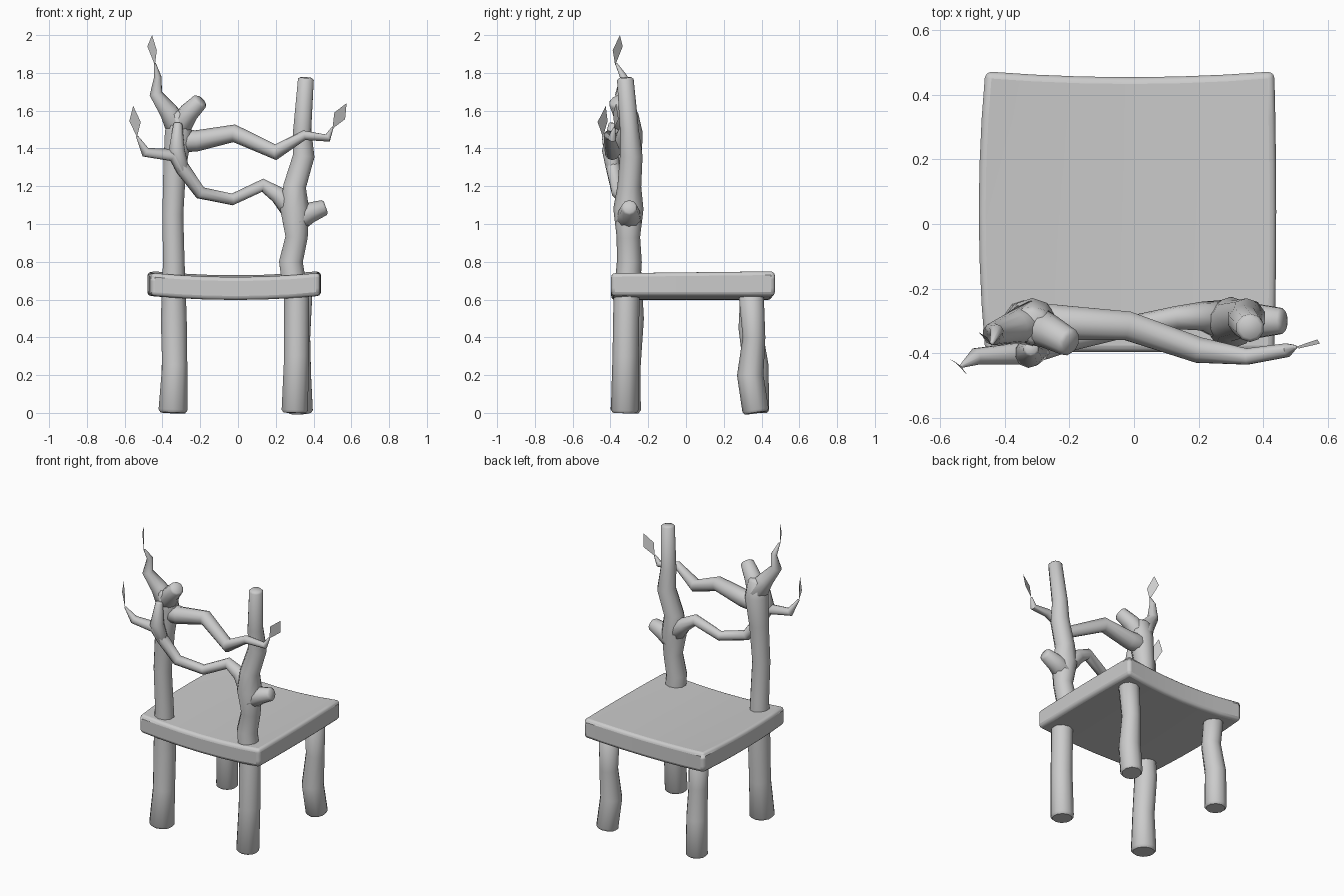
import bpy, bmesh, math
from mathutils import Vector

if "Cube" in bpy.data.objects:
    bpy.data.objects.remove(bpy.data.objects["Cube"])

grey = bpy.data.materials.new("plain_grey")
grey.use_nodes = True
grey.diffuse_color = (0.6, 0.6, 0.6, 1)
grey.node_tree.nodes["Principled BSDF"].inputs["Base Color"].default_value = (0.6, 0.6, 0.6, 1)


def finish(name, bm, angle=50):
    bmesh.ops.recalc_face_normals(bm, faces=bm.faces)
    mesh = bpy.data.meshes.new(name)
    bm.to_mesh(mesh)
    bm.free()
    mesh.materials.append(grey)
    ob = bpy.data.objects.new(name, mesh)
    bpy.context.collection.objects.link(ob)
    bpy.ops.object.select_all(action="DESELECT")
    ob.select_set(True)
    bpy.context.view_layer.objects.active = ob
    bpy.ops.object.shade_smooth_by_angle(angle=math.radians(angle))
    return ob


def limb(name, points, sides=10):
    """Tapered crooked tube through (x, y, z, radius) points, with softened ends."""
    pos = [Vector(p[:3]) for p in points]
    rad = [p[3] for p in points]
    bm = bmesh.new()
    rings = []
    side = None

    def ring(centre, direction, radius):
        nonlocal side
        if side is None:
            side = Vector((1, 0, 0)) if abs(direction.x) < 0.8 else Vector((0, 1, 0))
        side = (side - direction * side.dot(direction)).normalized()
        other = direction.cross(side)
        turns = [math.tau * (i + 0.5) / sides for i in range(sides)]
        rings.append([bm.verts.new(centre + radius * (side * math.cos(t) + other * math.sin(t)))
                      for t in turns])

    last = len(pos) - 1
    for i, p in enumerate(pos):
        a = (p - pos[i - 1]).normalized() if i else Vector()
        b = (pos[i + 1] - p).normalized() if i < last else Vector()
        d = (a + b).normalized()
        if i == 0:
            ring(p, d, rad[i] * 0.85)
            ring(p + d * rad[i] * 0.2, d, rad[i])
        elif i == last:
            ring(p - d * rad[i] * 0.25, d, rad[i])
            ring(p, d, rad[i] * 0.75)
        else:
            ring(p, d, rad[i])
    for low, high in zip(rings, rings[1:]):
        for i in range(sides):
            j = (i + 1) % sides
            bm.faces.new((low[i], low[j], high[j], high[i]))
    bm.faces.new(rings[0][::-1])
    bm.faces.new(rings[-1])
    return finish(name, bm)


def leaf(name, corners):
    bm = bmesh.new()
    bm.faces.new([bm.verts.new(c) for c in corners])
    return finish(name, bm)


# Seat: sagging slab with slightly bowed edges
bm = bmesh.new()
bmesh.ops.create_cube(bm, size=2)
bmesh.ops.subdivide_edges(bm, edges=bm.edges[:], cuts=5, use_grid_fill=True)
for v in bm.verts:
    u, w, h = v.co
    bow_u, bow_w = 1 - u * u, 1 - w * w
    x = u * 0.447 - 0.013 + u * bow_w * (0.006 if u > 0 else 0.02)
    y = w * 0.434 + 0.038 - bow_u * (0.018 if w > 0 else 0) * w
    z = 0.683 + h * 0.063 - 0.022 * bow_u + 0.005 * w * (h > 0)
    v.co = (x, y, z)
seat = finish("seat", bm)
bevel = seat.modifiers.new("soft_edges", "BEVEL")
bevel.width = 0.025
bevel.segments = 3
bevel.limit_method = "ANGLE"
bevel.angle_limit = math.radians(50)

# Rear legs
limb("rear_left_leg", [(.33, .37, 0, .07), (.32, .34, .2, .07), (.325, .36, .4, .06), (.33, .345, .63, .066)])
limb("rear_right_leg", [(-.34, .37, 0, .07), (-.34, .37, .25, .067), (-.33, .34, .45, .062), (-.34, .35, .63, .063)])

# Tall posts, which are also the front legs
limb("right_post", [(-.345, -.32, 0, .08), (-.335, -.31, .25, .07), (-.34, -.295, .5, .072),
                    (-.34, -.3, .8, .06), (-.345, -.31, 1.05, .058), (-.335, -.3, 1.3, .063),
                    (-.315, -.305, 1.48, .076), (-.315, -.315, 1.6, .06)])
limb("left_post", [(.3, -.325, 0, .073), (.31, -.32, .3, .069), (.31, -.315, .6, .069),
                   (.28, -.3, .8, .066), (.31, -.305, .93, .062), (.3, -.305, 1.08, .08),
                   (.3, -.3, 1.2, .063), (.348, -.29, 1.36, .06), (.34, -.3, 1.5, .05),
                   (.36, -.322, 1.775, .044)])

# Stubs and twigs
limb("left_stub", [(.3, -.305, 1.02, .07), (.38, -.3, 1.06, .055), (.465, -.3, 1.09, .042)])
limb("right_stub", [(-.32, -.31, 1.5, .065), (-.26, -.335, 1.59, .053), (-.195, -.37, 1.655, .044)])
limb("top_twig", [(-.31, -.305, 1.5, .07), (-.37, -.32, 1.6, .05), (-.435, -.34, 1.69, .035),
                  (-.425, -.33, 1.78, .02), (-.44, -.37, 1.85, .006)])

# Crooked back rails
limb("upper_rail", [(-.33, -.3, 1.44, .062), (-.22, -.305, 1.44, .056), (-.02, -.315, 1.48, .047),
                    (.2, -.39, 1.38, .042), (.35, -.41, 1.47, .026), (.475, -.39, 1.455, .022),
                    (.5, -.38, 1.51, .006)])
limb("lower_rail", [(.29, -.3, 1.08, .065), (.21, -.285, 1.155, .045), (.13, -.29, 1.205, .036),
                    (-.03, -.32, 1.13, .032), (-.2, -.36, 1.165, .034), (-.29, -.385, 1.29, .038),
                    (-.34, -.4, 1.365, .036), (-.49, -.41, 1.38, .027), (-.535, -.44, 1.465, .006)])
limb("rail_fork", [(-.29, -.385, 1.28, .036), (-.325, -.4, 1.39, .045), (-.318, -.385, 1.535, .024)])

# Leaves
leaf("top_leaf", [(-.44, -.375, 1.84), (-.48, -.335, 1.94), (-.455, -.35, 2), (-.43, -.388, 1.92)])
leaf("right_leaf", [(-.535, -.44, 1.46), (-.575, -.415, 1.545), (-.555, -.425, 1.625), (-.515, -.468, 1.54)])
leaf("left_leaf", [(.5, -.38, 1.505), (.51, -.385, 1.59), (.575, -.37, 1.64), (.567, -.357, 1.555)])
